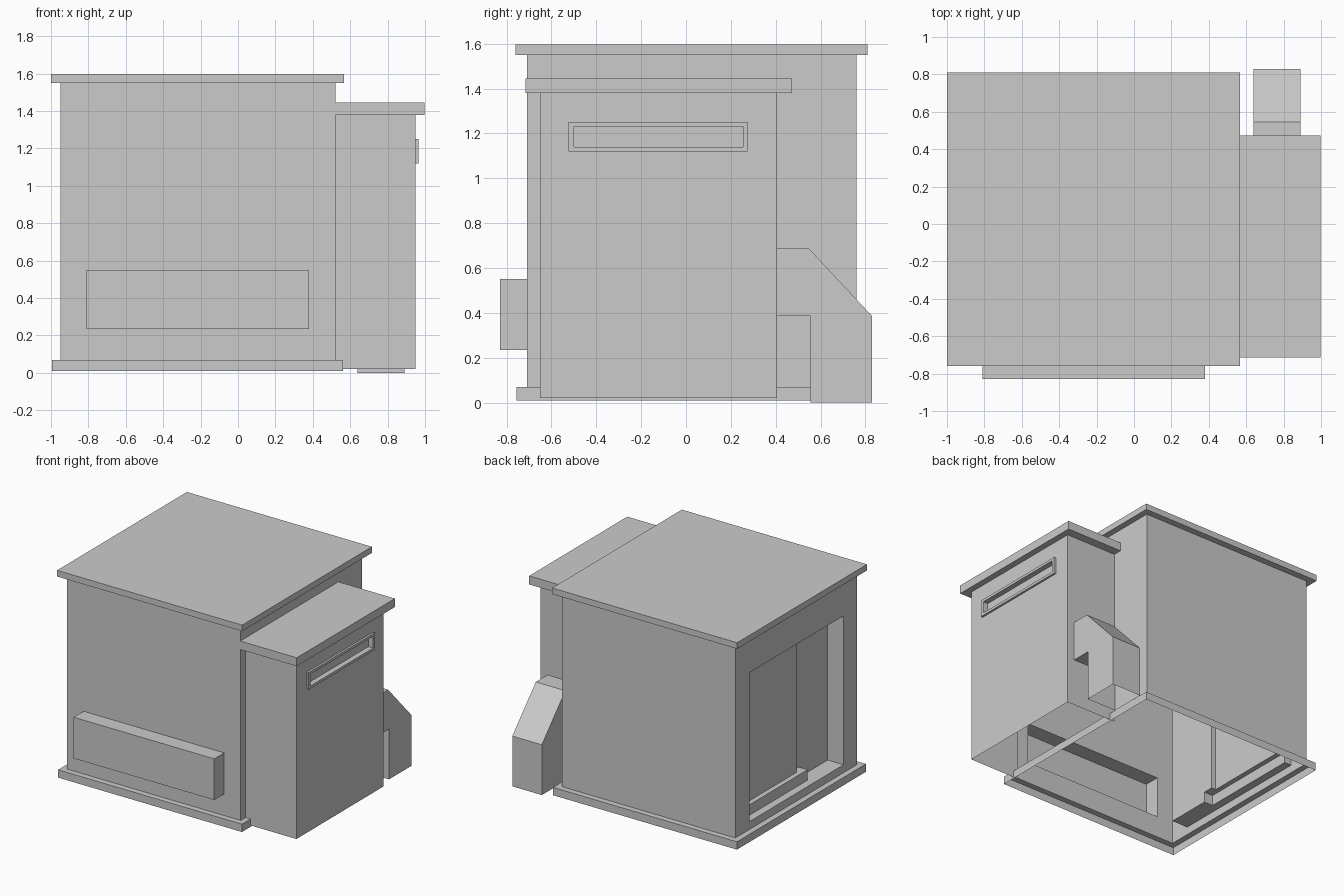
import bpy, bmesh
from mathutils import Vector

if "Cube" in bpy.data.objects:
    bpy.data.objects.remove(bpy.data.objects["Cube"])


def rect(bm, axis, pos, u0, u1, v0, v1, sign=1, hole=None):
    """Flat panel across an axis, facing +/- that axis, optionally with a rectangular hole."""
    if hole:
        a0, a1, b0, b1 = hole
        for r in ((u0, a0, v0, v1), (a1, u1, v0, v1), (a0, a1, v0, b0), (a0, a1, b1, v1)):
            if r[1] - r[0] > 1e-5 and r[3] - r[2] > 1e-5:
                rect(bm, axis, pos, *r, sign)
        return
    verts = []
    for u, v in ((u0, v0), (u1, v0), (u1, v1), (u0, v1)):
        c = [u, v]
        c.insert(axis, pos)
        verts.append(bm.verts.new(c))
    f = bm.faces.new(verts)
    f.normal_update()
    if f.normal[axis] * sign < 0:
        f.normal_flip()


def shell(bm, lo, hi, skip=(), inward=False):
    """Box made of panels; skip lists open sides such as '-z'."""
    for axis in range(3):
        a, b = [i for i in range(3) if i != axis]
        for s, pos in ((-1, lo[axis]), (1, hi[axis])):
            if ("-" if s < 0 else "+") + "xyz"[axis] not in skip:
                rect(bm, axis, pos, lo[a], hi[a], lo[b], hi[b], -s if inward else s)


def finish(name, bm):
    bmesh.ops.remove_doubles(bm, verts=bm.verts, dist=1e-5)
    me = bpy.data.meshes.new(name)
    bm.to_mesh(me)
    bm.free()
    ob = bpy.data.objects.new(name, me)
    bpy.context.collection.objects.link(ob)
    return ob


def box(name, lo, hi, skip=()):
    bm = bmesh.new()
    shell(bm, lo, hi, skip)
    return finish(name, bm)


# Main body: thin walls, open underneath, with openings
X0, X1, Y0, Y1, Z0, Z1 = -0.95, 0.52, -0.71, 0.76, 0.07, 1.55
bm = bmesh.new()
rect(bm, 1, Y0, X0, X1, Z0, Z1, -1, (-0.81, 0.38, 0.235, 0.55))
rect(bm, 1, Y1, X0, X1, Z0, Z1, 1)
rect(bm, 0, X0, Y0, Y1, Z0, Z1, -1, (-0.55, 0.59, 0.13, 1.27))
rect(bm, 0, X1, Y0, Y1, Z0, Z1, 1, (-0.65, 0.405, Z0, 1.38))
finish("main_walls", bm)

box("main_roof", (-1.0, -0.76, 1.55), (0.567, 0.81, 1.597))

# Base skirt, hollow below with an opening for the body
bm = bmesh.new()
shell(bm, (-0.995, -0.755, 0.01), (0.562, 0.805, 0.07), ("-z", "+z"))
rect(bm, 2, 0.07, -0.995, 0.562, -0.755, 0.805, 1, (X0, X1, Y0, Y1))
finish("base_skirt", bm)

box("front_box", (-0.81, -0.83, 0.235), (0.38, Y0, 0.55), ("+y",))

# Left doorway recess with two offset door panels and a raised sill
XB, XP, XS = -0.815, -0.852, -0.89
YA, YS, YP, YB = -0.55, -0.20, -0.12, 0.59
ZA, ZS, ZB = 0.13, 0.21, 1.27
bm = bmesh.new()
rect(bm, 1, YA, X0, XB, ZA, ZB, 1)
rect(bm, 2, ZB, X0, XB, YA, YP, -1)
rect(bm, 2, ZB, X0, XP, YP, YB, -1)
rect(bm, 2, ZA, X0, XB, YA, YS, 1)
rect(bm, 2, ZA, X0, XS, YS, YB, 1)
rect(bm, 1, YB, X0, XP, ZS, ZB, -1)
rect(bm, 1, YB, X0, XS, ZA, ZS, -1)
finish("doorway_recess", bm)

bm = bmesh.new()
rect(bm, 0, XB, YA, YS, ZA, ZB, -1)
rect(bm, 0, XB, YS, YP, ZS, ZB, -1)
finish("rear_door_panel", bm)

bm = bmesh.new()
rect(bm, 0, XP, YP, YB, ZS, ZB, -1)
rect(bm, 1, YP, XP, XB, ZS, ZB, -1)
finish("front_door_panel", bm)

bm = bmesh.new()
rect(bm, 0, XS, YS, YB, ZA, ZS, -1)
rect(bm, 1, YS, XS, XB, ZA, ZS, -1)
rect(bm, 2, ZS, XS, XB, YS, YP, 1)
rect(bm, 2, ZS, XS, XP, YP, YB, 1)
finish("door_sill", bm)

# Side annex, open to the main body and underneath
vent_in = (-0.50, 0.255, 1.14, 1.23)
vent_out = (-0.525, 0.275, 1.12, 1.25)
bm = bmesh.new()
rect(bm, 0, 0.95, -0.65, 0.405, 0.02, 1.38, 1, vent_out)
rect(bm, 1, -0.65, X1, 0.95, 0.02, 1.38, -1)
rect(bm, 1, 0.405, X1, 0.95, 0.02, 1.38, 1, (0.64, 0.89, 0.385, 0.69))
finish("annex_walls", bm)

box("annex_roof", (0.52, -0.715, 1.38), (0.998, 0.472, 1.445))

# Vent slot: raised frame and recessed pocket
bm = bmesh.new()
a0, a1, b0, b1 = vent_out
shell(bm, (0.95, a0, b0), (0.966, a1, b1), ("-x", "+x"))
rect(bm, 0, 0.966, *vent_out, 1, vent_in)
a0, a1, b0, b1 = vent_in
shell(bm, (0.925, a0, b0), (0.966, a1, b1), ("+x",), inward=True)
finish("vent_slot", bm)

# Rear chute: side profile carried across x, open at the wall and the ground
profile = [(0.405, 0.69), (0.545, 0.69), (0.83, 0.385), (0.83, 0.0),
           (0.555, 0.0), (0.555, 0.385), (0.405, 0.385)]
bm = bmesh.new()
sides = [[bm.verts.new((x, y, z)) for y, z in profile] for x in (0.64, 0.89)]
for s in sides:
    bm.faces.new(s)
n = len(profile)
for i in range(n):
    if i not in (3, 6):
        j = (i + 1) % n
        bm.faces.new((sides[0][i], sides[0][j], sides[1][j], sides[1][i]))
bmesh.ops.recalc_face_normals(bm, faces=bm.faces)
finish("rear_chute", bm)
